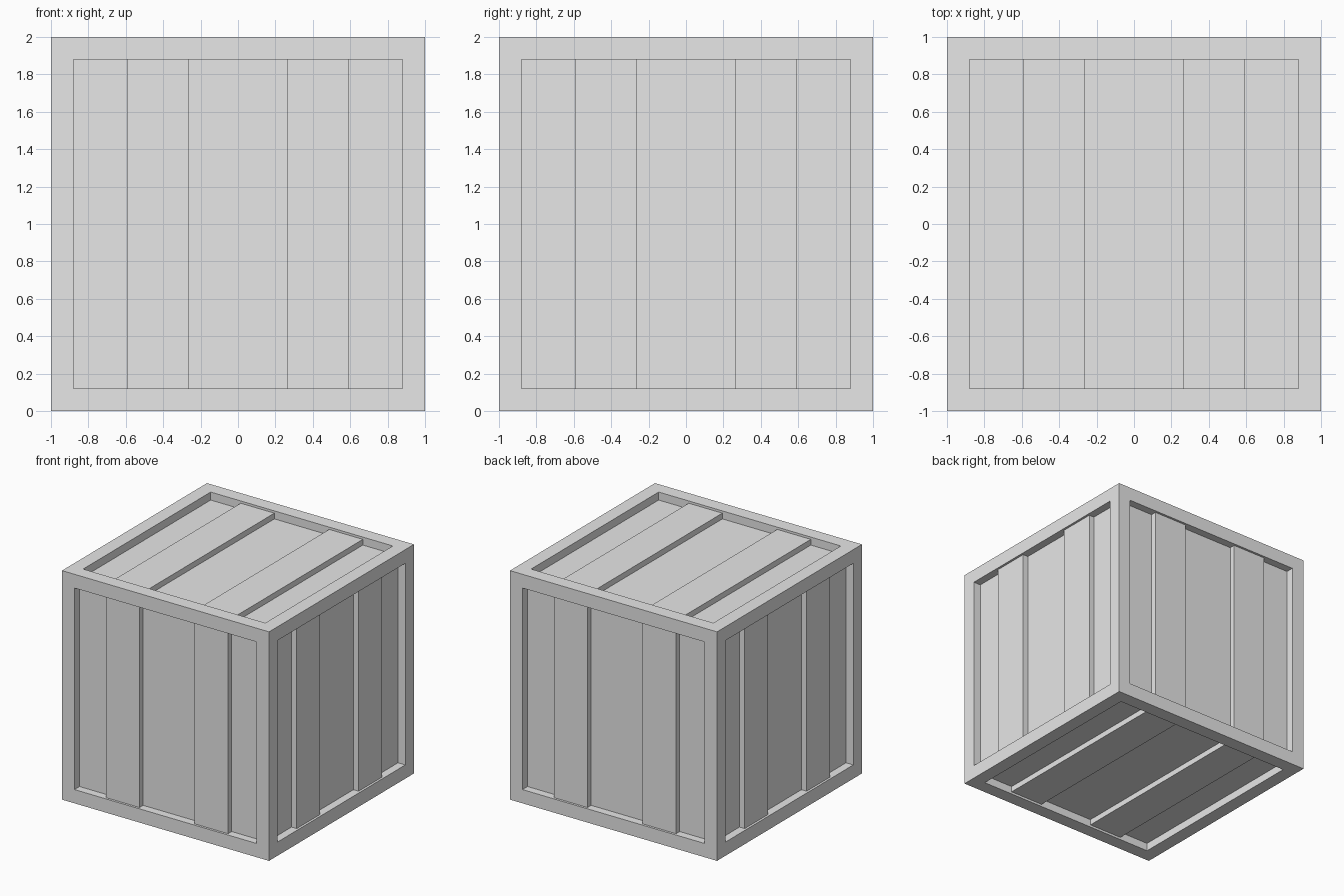
import bpy
import bmesh
from math import pi
from mathutils import Matrix, Vector

FRAME = 0.12      # width of the frame border
RECESS = 0.07     # panel depth behind the frame
BOARD_DROP = 0.02  # board depth behind the frame
CENTRE = Vector((0, 0, 1))

cube = bpy.data.objects.get("Cube")
if cube:
    bpy.data.objects.remove(cube, do_unlink=True)

grey = bpy.data.materials.new("plain_grey")
grey.use_nodes = True
colour = (0.8, 0.8, 0.8, 1)
grey.diffuse_color = colour
grey.node_tree.nodes["Principled BSDF"].inputs["Base Color"].default_value = colour


def make_object(name, bm):
    bmesh.ops.recalc_face_normals(bm, faces=bm.faces[:])
    mesh = bpy.data.meshes.new(name)
    bm.to_mesh(mesh)
    bm.free()
    mesh.materials.append(grey)
    obj = bpy.data.objects.new(name, mesh)
    bpy.context.collection.objects.link(obj)
    return obj


# Crate body: a cube with a sunken panel inside the frame on every side
bm = bmesh.new()
bmesh.ops.create_cube(bm, size=2)
panels = bm.faces[:]
bmesh.ops.inset_individual(bm, faces=panels, thickness=FRAME, use_even_offset=True)
bmesh.ops.inset_individual(bm, faces=panels, thickness=0)
for face in panels:
    normal = face.normal.copy()
    bmesh.ops.translate(bm, verts=face.verts[:], vec=-normal * RECESS)
bmesh.ops.translate(bm, verts=bm.verts[:], vec=CENTRE)
make_object("crate_body", bm)

# Two raised boards on each side, laid out on the top and turned into place
sides = {
    "top": Matrix.Identity(4),
    "bottom": Matrix.Rotation(pi, 4, "Y"),
    "front": Matrix.Rotation(pi / 2, 4, "X"),
    "back": Matrix.Rotation(-pi / 2, 4, "X"),
}
for name, angle in (("left", pi / 2), ("right", -pi / 2)):
    sides[name] = Matrix.Rotation(angle, 4, "Z") @ sides["front"]

inner, outer = 0.265, 0.59
base, top = 1 - RECESS, 1 - BOARD_DROP
size = Matrix.Diagonal((outer - inner, 2 * (1 - FRAME), top - base, 1))
for side, turn in sides.items():
    for number, sign in enumerate((-1, 1), 1):
        bm = bmesh.new()
        place = Matrix.Translation((sign * (inner + outer) / 2, 0, (base + top) / 2))
        bmesh.ops.create_cube(bm, size=1, matrix=Matrix.Translation(CENTRE) @ turn @ place @ size)
        make_object(f"{side}_board_{number}", bm)
